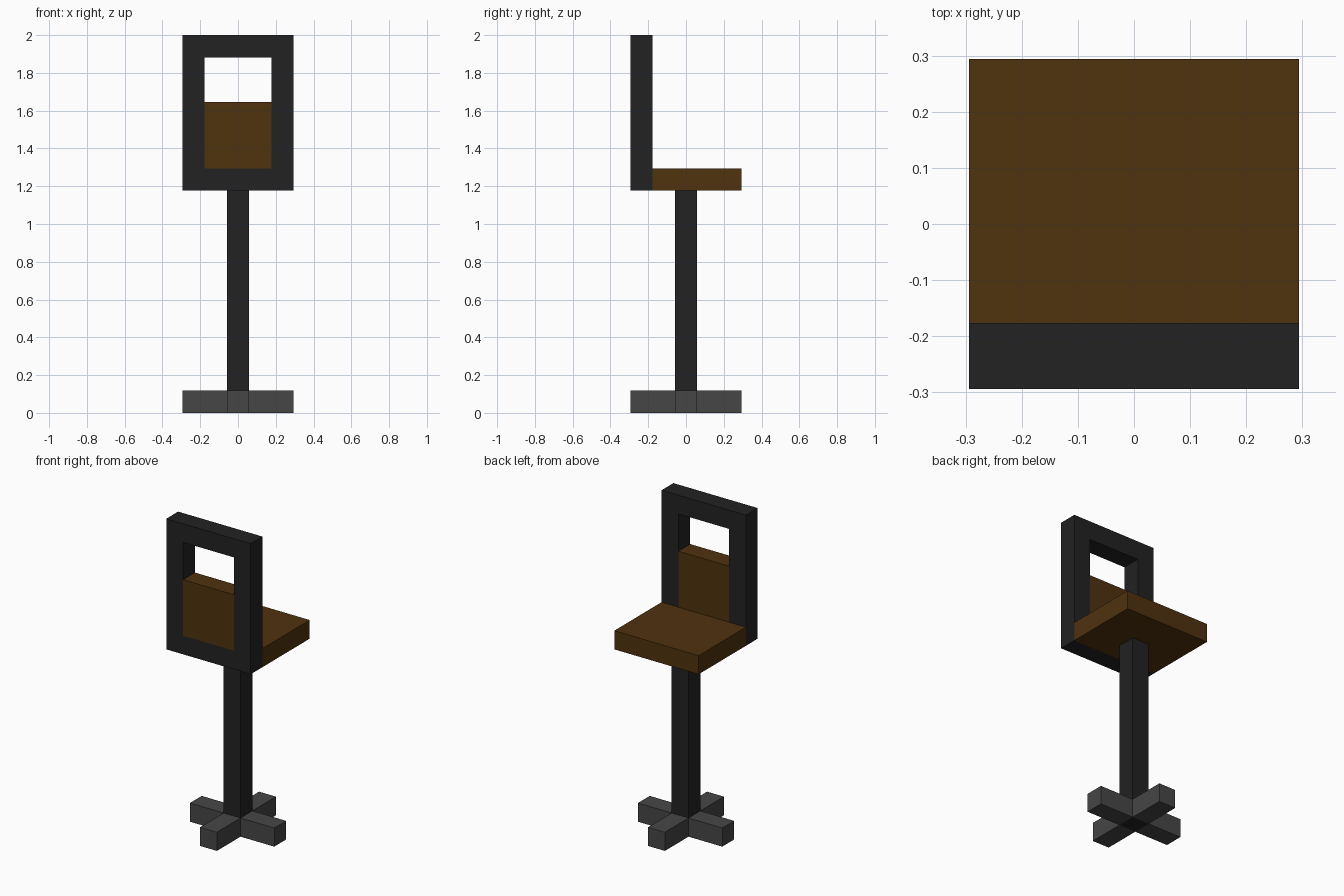
import bpy
import bmesh
from mathutils import Vector

if "Cube" in bpy.data.objects:
    bpy.data.objects.remove(bpy.data.objects["Cube"])

U = 2 / 17           # one block of the design grid
H = 2.5 * U          # half of the footprint


def material(name, color):
    m = bpy.data.materials.new(name)
    m.diffuse_color = (*color, 1)
    m.use_nodes = True
    m.node_tree.nodes["Principled BSDF"].inputs["Base Color"].default_value = m.diffuse_color
    return m


BLACK = material("black metal", (0.016, 0.016, 0.016))
GREY = material("grey metal", (0.061, 0.061, 0.061))
BROWN = material("brown leather", (0.080, 0.032, 0.0045))


def finish(bm, name, mat):
    bmesh.ops.recalc_face_normals(bm, faces=bm.faces)
    me = bpy.data.meshes.new(name)
    bm.to_mesh(me)
    bm.free()
    me.materials.append(mat)
    ob = bpy.data.objects.new(name, me)
    bpy.context.collection.objects.link(ob)
    return ob


def box(name, lo, hi, mat):
    """Axis-aligned box between two corners."""
    lo, hi = Vector(lo), Vector(hi)
    bm = bmesh.new()
    bmesh.ops.create_cube(bm, size=1)
    bmesh.ops.scale(bm, vec=hi - lo, verts=bm.verts)
    bmesh.ops.translate(bm, vec=(lo + hi) / 2, verts=bm.verts)
    return finish(bm, name, mat)


# Post runs from the floor to the underside of the seat
box("post", (-U / 2, -U / 2, 0), (U / 2, U / 2, 10 * U), BLACK)

# Four feet form a cross around the post
for s, side in ((-1, "left"), (1, "right")):
    a, b = sorted((s * U / 2, s * H))
    box(side + "_foot", (a, -U / 2, 0), (b, U / 2, U), GREY)
for s, side in ((-1, "front"), (1, "rear")):
    a, b = sorted((s * U / 2, s * H))
    box(side + "_foot", (-U / 2, a, 0), (U / 2, b, U), GREY)

# Seat cushion
box("seat", (-H, -1.5 * U, 10 * U), (H, H, 11 * U), BROWN)

# Backrest frame: rectangular ring extruded through its depth
bm = bmesh.new()


def ring(x, z0, z1):
    return [bm.verts.new((sx * x, -H, z))
            for sx, z in ((-1, z0), (1, z0), (1, z1), (-1, z1))]


outer, inner = ring(H, 10 * U, 17 * U), ring(1.5 * U, 11 * U, 16 * U)
for i in range(4):
    j = (i + 1) % 4
    bm.faces.new((outer[i], outer[j], inner[j], inner[i]))
ext = bmesh.ops.extrude_face_region(bm, geom=bm.faces[:], use_keep_orig=True)
moved = [g for g in ext["geom"] if isinstance(g, bmesh.types.BMVert)]
bmesh.ops.translate(bm, vec=(0, U, 0), verts=moved)
finish(bm, "backrest_frame", BLACK)

# Back cushion fills the lower part of the frame opening
box("back_cushion", (-1.5 * U, -H, 11 * U), (1.5 * U, -1.5 * U, 14 * U), BROWN)
